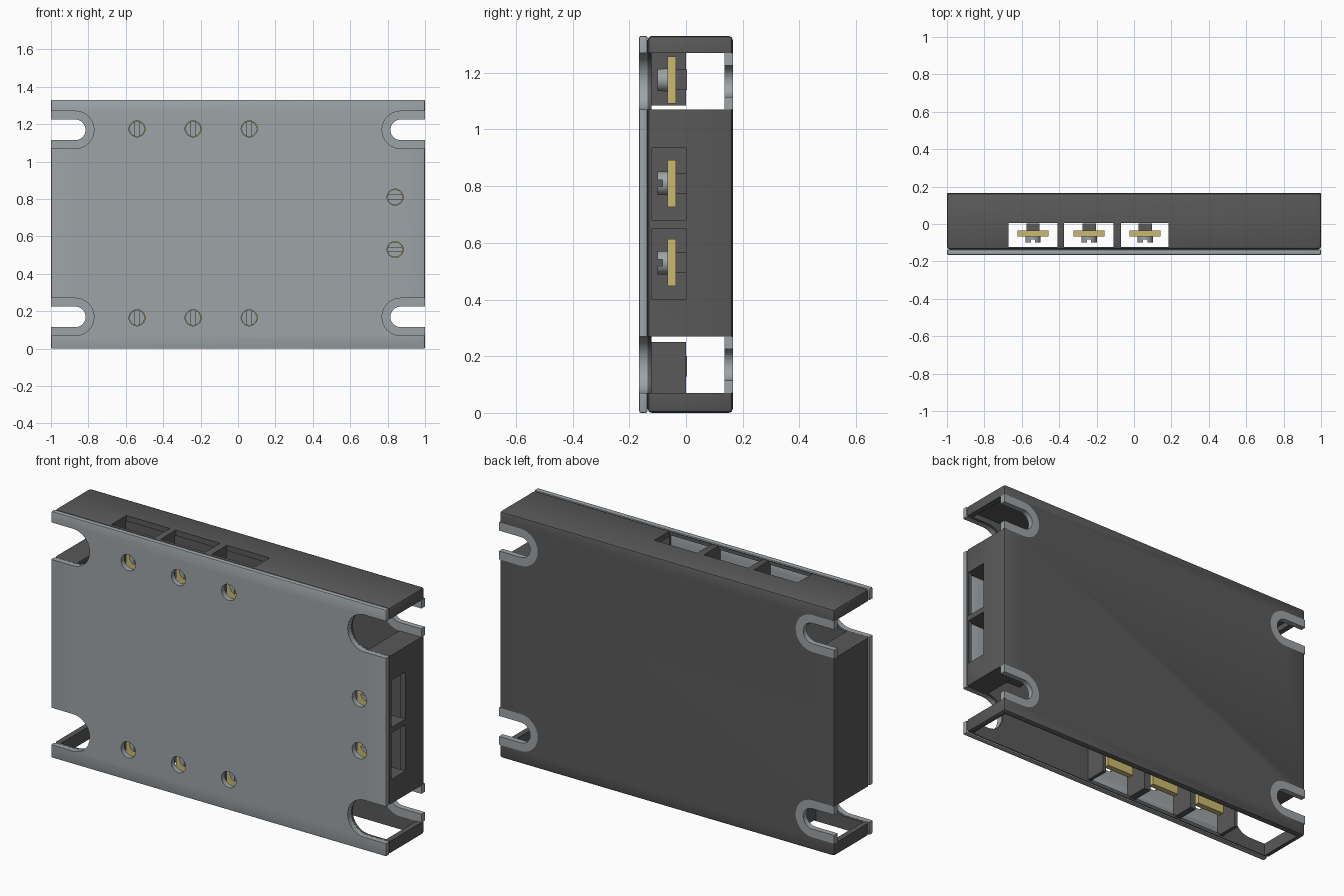
import bpy
import bmesh
from math import sin, cos, pi, radians

cube = bpy.data.objects.get("Cube")
if cube:
    bpy.data.objects.remove(cube, do_unlink=True)


def material(name, color):
    m = bpy.data.materials.new(name)
    m.use_nodes = True
    m.diffuse_color = (*color, 1)
    m.node_tree.nodes["Principled BSDF"].inputs["Base Color"].default_value = (*color, 1)
    return m


dark = material("dark plastic", (0.10, 0.10, 0.10))
grey = material("light grey", (0.34, 0.37, 0.39))
brass = material("brass", (0.60, 0.49, 0.16))


def prism(name, outline, y0, y1, mat=None):
    """Extrude an (x, z) outline from y0 to y1."""
    bm = bmesh.new()
    face = bm.faces.new([bm.verts.new((x, y0, z)) for x, z in outline])
    out = bmesh.ops.extrude_face_region(bm, geom=[face])
    verts = [v for v in out["geom"] if isinstance(v, bmesh.types.BMVert)]
    bmesh.ops.translate(bm, verts=verts, vec=(0, y1 - y0, 0))
    bmesh.ops.recalc_face_normals(bm, faces=bm.faces)
    mesh = bpy.data.meshes.new(name)
    bm.to_mesh(mesh)
    bm.free()
    if mat:
        mesh.materials.append(mat)
    ob = bpy.data.objects.new(name, mesh)
    bpy.context.collection.objects.link(ob)
    return ob


def box(name, x, y, z, mat=None):
    outline = [(x[0], z[0]), (x[1], z[0]), (x[1], z[1]), (x[0], z[1])]
    return prism(name, outline, y[0], y[1], mat)


def disc(name, x, z, r, y0, y1, mat=None):
    ring = [(x + r * cos(i * pi / 16), z + r * sin(i * pi / 16)) for i in range(32)]
    return prism(name, ring, y0, y1, mat)


def slot(name, side, z, r, end, y0, y1, mat=None):
    """U-shaped prism opening towards the given side."""
    arc = [(side * (0.87 - r * sin(i * pi / 16)), z + r * cos(i * pi / 16)) for i in range(17)]
    return prism(name, arc + [(side * end, z - r), (side * end, z + r)], y0, y1, mat)


def apply(ob, mod):
    bpy.context.view_layer.objects.active = ob
    bpy.ops.object.modifier_apply(modifier=mod.name)


def cut(ob, cutter):
    cutter.hide_render = True
    mod = ob.modifiers.new("cut", "BOOLEAN")
    mod.operation, mod.solver, mod.object = "DIFFERENCE", "EXACT", cutter
    apply(ob, mod)
    bpy.data.objects.remove(cutter, do_unlink=True)


def bevel(ob, width):
    mod = ob.modifiers.new("bevel", "BEVEL")
    mod.width, mod.segments = width, 2
    apply(ob, mod)


H = 1.33
corners = [(s, z) for s in (-1, 1) for z in (0.17, 1.17)]
columns = [-0.54, -0.24, 0.06]
side_rows = [0.53, 0.81]
bays = [(-0.67, -0.41), (-0.375, -0.11), (-0.07, 0.185)]
side_bays = [(0.40, 0.65), (0.68, 0.935)]
screws = [(x, z, False) for x in columns for z in (0.165, 1.175)]
screws += [(0.84, z, True) for z in side_rows]

# Housing: hollow shell, open underneath
housing = box("housing", (-1, 1), (-0.135, 0.165), (0, H), dark)
bevel(housing, 0.014)
cut(housing, box("cavity", (-0.97, 0.97), (-0.122, 0.135), (-0.1, 1.30)))
for s, z in corners:
    cut(housing, slot("notch", s, z, 0.1, 1.1, -0.3, 0.3))
for bay in bays:
    cut(housing, box("top_opening", bay, (-0.122, 0.005), (1.2, 1.5)))
    for z in ((0.02, 0.25), (1.085, 1.31)):
        cut(housing, box("window", bay, (-0.3, -0.1), z))
for bay in side_bays:
    cut(housing, box("side_opening", (0.9, 1.1), (-0.12, 0), bay))
    cut(housing, box("window", (0.68, 0.98), (-0.3, -0.1), bay))

# Front cover with screw access holes
cover = box("front_cover", (-1, 1), (-0.165, -0.136), (0, H), grey)
bevel(cover, 0.006)
for s, z in corners:
    cut(cover, slot("notch", s, z, 0.1, 1.1, -0.3, 0.3))
for x, z, _ in screws:
    cut(cover, disc("hole", x, z, 0.043, -0.3, 0))

# Mounting washers set into the back, and the shelves beside the notches
for s, z in corners:
    washer = slot("mounting_washer", s, z, 0.1, 1.0, 0.135, 0.165, grey)
    cut(washer, slot("bolt_slot", s, z, 0.055, 1.1, 0, 0.3))
    shelf_z = (0.27, 0.29) if z < 0.5 else (1.05, 1.07)
    box("notch_shelf", sorted((s * 0.87, s * 0.98)), (-0.125, 0.14), shelf_z, dark)

# Terminal bay partitions
depth = (-0.13, 0)
walls = [(-0.69, -0.67), (-0.41, -0.375), (-0.11, -0.07)]
for wall in walls:
    box("upper_partition", wall, depth, (1.085, 1.31), dark)
for wall in walls + [(0.185, 0.205)]:
    box("lower_partition", wall, depth, (0.01, 0.25), dark)
for wall in ((0.385, 0.40), (0.65, 0.68), (0.935, 0.95)):
    box("side_partition", (0.67, 0.98), depth, wall, dark)
box("side_bay_wall", (0.66, 0.68), depth, (0.385, 0.95), dark)

# Terminals: brass tab, nut block and slotted screw
for x, z, sideways in screws:
    box("terminal_tab", (x - 0.083, x + 0.083), (-0.066, -0.035), (z - 0.083, z + 0.083), brass)
    box("nut_block", (x - 0.036, x + 0.036), (-0.035, 0.003), (z - 0.036, z + 0.036), dark)
    screw = disc("terminal_screw", x, z, 0.041, -0.1, -0.066, grey)
    w, h = (0.1, 0.011) if sideways else (0.011, 0.1)
    cut(screw, box("groove", (x - w, x + w), (-0.2, -0.083), (z - h, z + h)))

# Smooth curved walls, keep edges sharp
for ob in bpy.context.scene.objects:
    ob.select_set(ob.type == "MESH")
bpy.context.view_layer.objects.active = housing
bpy.ops.object.shade_smooth_by_angle(angle=radians(30))
